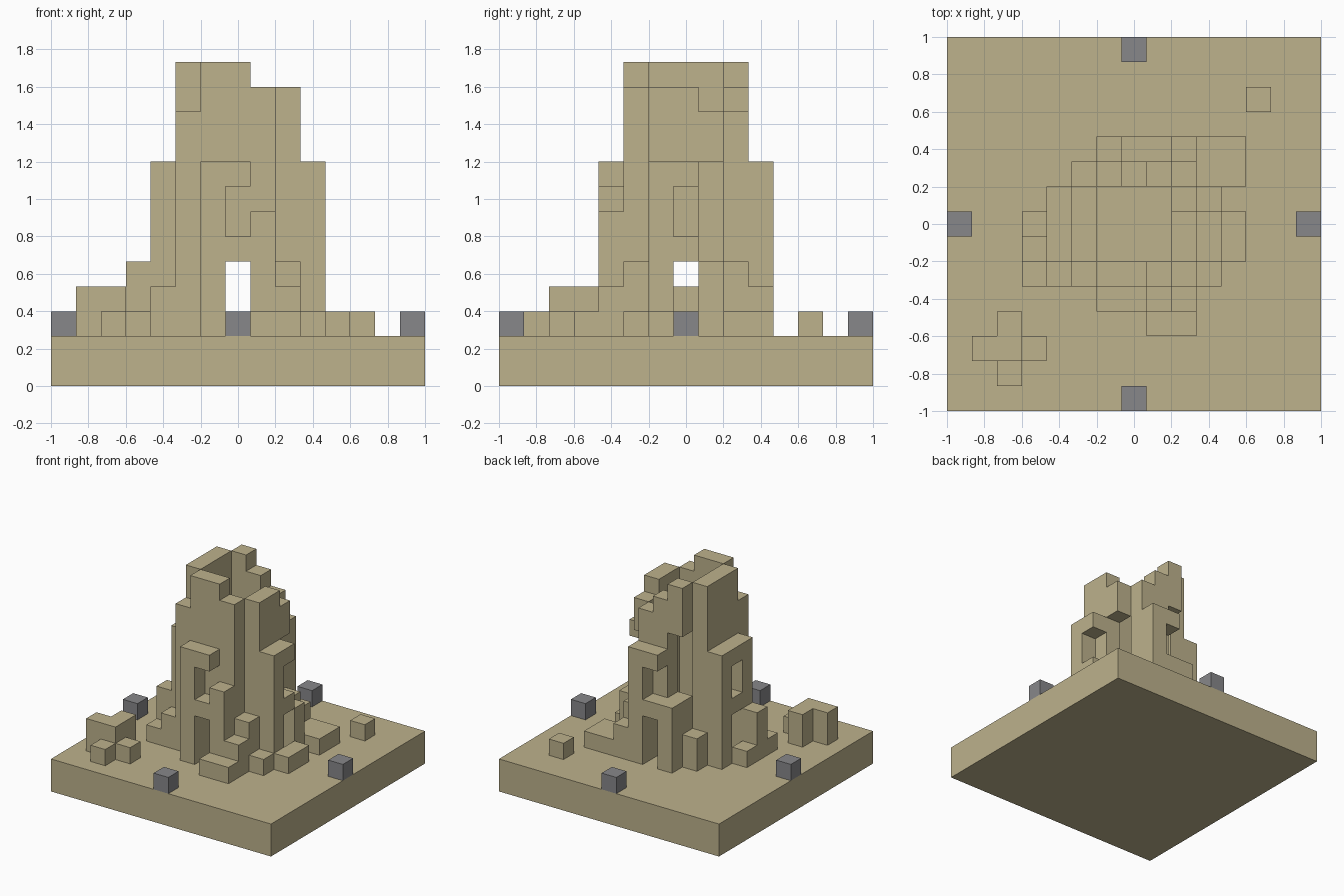
import bpy
import bmesh
import math
from mathutils import Vector

old = bpy.data.objects.get("Cube")
if old:
    bpy.data.objects.remove(old, do_unlink=True)

U = 2 / 15  # one block
TOP = 2     # ground slab height in blocks


def make_material(name, rgb):
    mat = bpy.data.materials.new(name)
    mat.use_nodes = True
    mat.diffuse_color = (*rgb, 1)
    bsdf = next(n for n in mat.node_tree.nodes if n.type == 'BSDF_PRINCIPLED')
    bsdf.inputs["Base Color"].default_value = (*rgb, 1)
    bsdf.inputs["Roughness"].default_value = 0.9
    return mat


sand = make_material("sandstone", (0.51, 0.445, 0.264))
grey = make_material("grey stone", (0.245, 0.245, 0.255))

parts = {}  # part name -> set of filled blocks
filled = set()


def fill(part, xs, ys, top, bottom=TOP):
    """Stack blocks over inclusive ranges of columns."""
    cells = {(x, y, z) for x in range(xs[0], xs[1] + 1)
             for y in range(ys[0], ys[1] + 1) for z in range(bottom, top)}
    parts.setdefault(part, set()).update(cells)
    filled.update(cells)


def carve(part, x, y, bottom, top):
    for z in range(bottom, top):
        parts[part].discard((x, y, z))
        filled.discard((x, y, z))


def column(part, x, y, top, bottom=TOP):
    fill(part, (x, x), (y, y), top, bottom)


# Ground slab
fill("ground_slab", (0, 14), (0, 14), TOP, 0)

# Inner tower ring, with broken tops
ring = "tower_wall"
fill(ring, (5, 5), (6, 8), 13)
fill(ring, (6, 7), (5, 5), 13)
fill(ring, (9, 9), (6, 7), 12)
column(ring, 8, 5, 12)
column(ring, 7, 9, 12)
column(ring, 8, 9, 11)
column(ring, 5, 5, 11)
# Broken gaps in the ring, with the masonry left hanging above
column(ring, 6, 9, 6)
column(ring, 6, 9, 13, 10)
column(ring, 9, 8, 5)
column(ring, 9, 8, 11, 9)

# Outer wall on each side
front, back, left, right = "front_bay", "back_bay", "left_bay", "right_bay"
column(front, 6, 4, 9)
column(front, 7, 4, 9)
column(front, 8, 4, 7)
column(back, 6, 10, 6)
column(back, 7, 10, 9)
column(back, 8, 10, 9)
fill(right, (4, 4), (6, 8), 9)
fill(left, (10, 10), (6, 7), 9)
column(left, 10, 8, 5)

# Doorways through both walls, windows in the outer wall only
for bay, x, y in ((front, 7, 4), (back, 7, 10), (right, 4, 7), (left, 10, 7)):
    carve(bay, x, y, TOP, 5)
    carve(bay, x, y, 6, 8)
for x, y in ((7, 5), (7, 9), (9, 7)):
    carve(ring, x, y, TOP, 5)
carve(ring, 5, 7, 4, 5)

# Crumbled corner stumps
for x, y, top in ((9, 5, 5), (9, 4, 4), (10, 5, 3), (9, 9, 5), (9, 10, 4),
                  (5, 9, 4), (4, 5, 4), (3, 5, 3), (3, 6, 5), (3, 7, 3)):
    column("corner_stumps", x, y, top)

# Low rubble around the foot
fill("front_rubble", (8, 9), (3, 3), 3)
fill("side_rubble", (11, 11), (6, 7), 3)
fill("back_rubble", (10, 11), (9, 10), 3)
column("loose_block", 12, 12, 3)

# Ruined cross of wall in the front corner
for x, y, top in ((1, 2, 4), (2, 2, 4), (2, 3, 4), (2, 1, 3), (3, 2, 3)):
    column("ruined_wall", x, y, top)

# Grey marker stones at the middle of each edge
for name, x, y in (("front", 7, 0), ("back", 7, 14), ("right", 0, 7), ("left", 14, 7)):
    column(name + "_marker_stone", x, y, 3)


def build(name, cells):
    """Mesh the exposed sides of a part's blocks and merge flat areas."""
    bm = bmesh.new()
    corners = {}

    def vert(p):
        key = tuple(round(c) for c in p)
        if key not in corners:
            x, y, z = key
            corners[key] = bm.verts.new(((x - 7.5) * U, (y - 7.5) * U, z * U))
        return corners[key]

    for cell in sorted(cells):
        centre = Vector(cell) + Vector((0.5, 0.5, 0.5))
        for axis in range(3):
            for sign in (-1, 1):
                n = Vector((0, 0, 0))
                n[axis] = sign
                if tuple(round(c) for c in Vector(cell) + n) in filled:
                    continue
                a = Vector((n.z, n.x, n.y))
                b = n.cross(a)
                quad = [centre + (n + a * i + b * j) / 2
                        for i, j in ((-1, -1), (1, -1), (1, 1), (-1, 1))]
                bm.faces.new([vert(p) for p in quad])
    bmesh.ops.dissolve_limit(bm, angle_limit=math.radians(1),
                             verts=bm.verts[:], edges=bm.edges[:])
    mesh = bpy.data.meshes.new(name)
    bm.to_mesh(mesh)
    bm.free()
    mesh.materials.append(grey if "marker" in name else sand)
    bpy.context.collection.objects.link(bpy.data.objects.new(name, mesh))


for part_name, part_cells in parts.items():
    build(part_name, part_cells)
